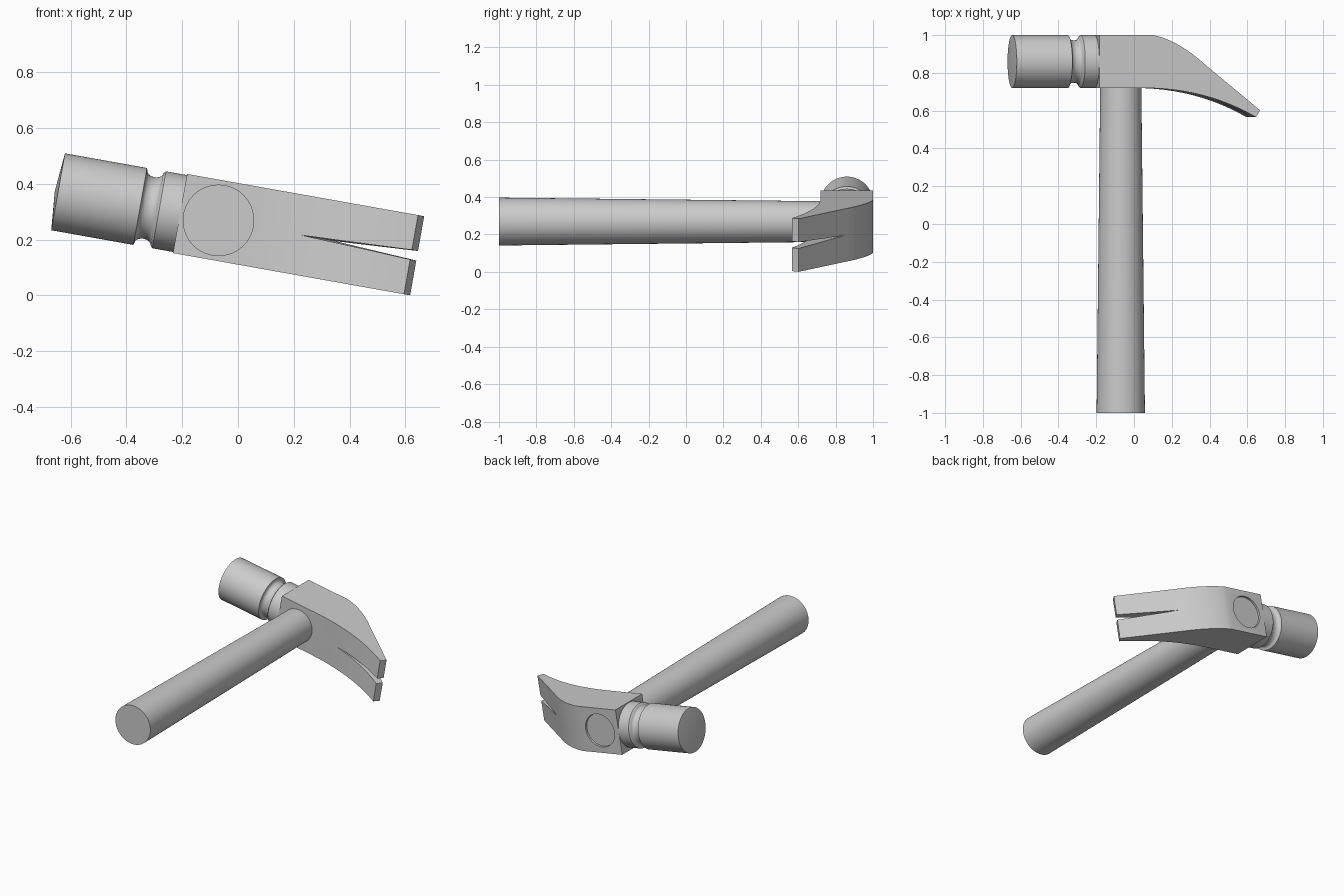
import bpy, bmesh
from math import cos, sin, pi, radians
from mathutils import Matrix, Vector

if "Cube" in bpy.data.objects:
    bpy.data.objects.remove(bpy.data.objects["Cube"])

# Whole hammer is rolled about its handle axis
FRAME = Matrix.Translation((-0.07, 0, 0.269)) @ Matrix.Rotation(radians(10.1), 4, 'Y')


def make_object(name, bm):
    bmesh.ops.recalc_face_normals(bm, faces=bm.faces)
    mesh = bpy.data.meshes.new(name)
    bm.to_mesh(mesh)
    bm.free()
    ob = bpy.data.objects.new(name, mesh)
    bpy.context.collection.objects.link(ob)
    ob.matrix_world = FRAME
    return ob


def prism(name, points, offset):
    """Extrude a closed 3D outline along an offset vector."""
    bm = bmesh.new()
    face = bm.faces.new([bm.verts.new(p) for p in points])
    ext = bmesh.ops.extrude_face_region(bm, geom=[face], use_keep_orig=True)
    verts = [g for g in ext['geom'] if isinstance(g, bmesh.types.BMVert)]
    bmesh.ops.translate(bm, verts=verts, vec=offset)
    return make_object(name, bm)


def lathe(name, profile, axis, n=64, centre=(0, 0, 0)):
    """Revolve (position, radius) pairs around the X or Y axis."""
    bm = bmesh.new()
    verts = [bm.verts.new((p, r, 0) if axis == 'X' else (r, p, 0)) for p, r in profile]
    edges = [bm.edges.new(e) for e in zip(verts, verts[1:])]
    bmesh.ops.spin(bm, geom=verts + edges, cent=(0, 0, 0), steps=n, angle=2 * pi,
                   axis=(1, 0, 0) if axis == 'X' else (0, 1, 0))
    bmesh.ops.remove_doubles(bm, verts=bm.verts, dist=1e-5)
    bmesh.ops.translate(bm, verts=bm.verts, vec=centre)
    return make_object(name, bm)


def smooth(ob, angle=30):
    bpy.ops.object.select_all(action='DESELECT')
    ob.select_set(True)
    bpy.context.view_layer.objects.active = ob
    bpy.ops.object.shade_smooth_by_angle(angle=radians(angle))


def cut(ob, cutter):
    mod = ob.modifiers.new("cut", 'BOOLEAN')
    mod.operation = 'DIFFERENCE'
    mod.solver = 'EXACT'
    mod.object = cutter
    bpy.context.view_layer.update()
    bpy.context.view_layer.objects.active = ob
    bpy.ops.object.modifier_apply(modifier=mod.name)
    bpy.data.objects.remove(cutter)


def bezier(a, b, c, n=12):
    a, b, c = Vector(a), Vector(b), Vector(c)
    return [tuple(a * (1 - t)**2 + b * 2 * t * (1 - t) + c * t * t)
            for t in [i / n for i in range(n + 1)]]


# Handle, slightly tapered and ending just inside the eye
handle = lathe("handle", [(-1, 0), (-1, 0.128), (0.72, 0.109), (0.988, 0.105), (0.988, 0)], 'Y')
smooth(handle)

# Head body with curved claw
outline = [(-0.14, 0.72), (-0.14, 1.0)]
outline += bezier((0.15, 1.0), (0.285, 0.972), (0.43, 0.842))
outline += [(0.7235, 0.602)]
outline += bezier((0.701, 0.566), (0.43, 0.72), (0.10, 0.72))
head = prism("claw_head", [(u, y, -0.144) for u, y in outline], (0, 0, 0.288))

# Nail slot, cut square to the sloping claw
d, t = Vector((0.664, 0.747, 0)), Vector((0.747, -0.664, 0))
tip = Vector((0.30, 0.705, 0)) - d * 0.3
wide = tip + t * 0.6
cut(head, prism("slot_cutter",
                [tip, wide + Vector((0, 0, 0.027)), wide - Vector((0, 0, 0.027))], d * 0.8))

# Eye hole for the handle
cut(head, lathe("eye_cutter", [(0.6, 0), (0.6, 0.1065), (1.1, 0.1065), (1.1, 0)], 'Y'))
smooth(head)

# Striking poll with domed face and grooved neck
groove = [(-0.253 - 0.029 * cos(pi * i / 10), 0.131 - 0.019 * sin(pi * i / 10))
          for i in range(11)]
profile = [(-0.596, 0), (-0.584, 0.14), (-0.285, 0.14)] + groove
profile += [(-0.216, 0.14), (-0.138, 0.14), (-0.138, 0)]
poll = lathe("striking_poll", profile, 'X', centre=(0, 0.86, 0))
smooth(poll)
